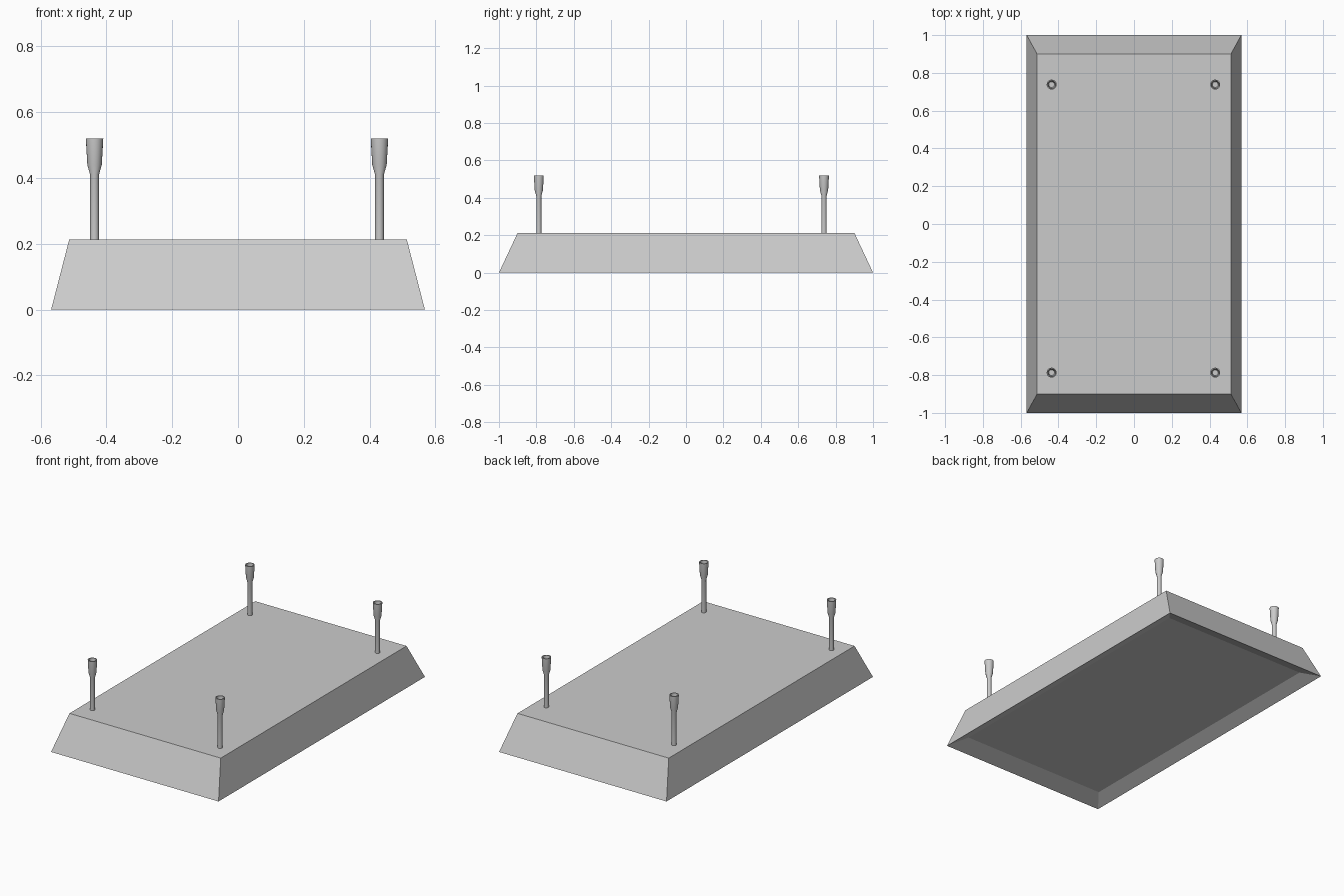
import bpy, bmesh, math

if "Cube" in bpy.data.objects:
    bpy.data.objects.remove(bpy.data.objects["Cube"])


def make_object(name, bm):
    bmesh.ops.recalc_face_normals(bm, faces=bm.faces)
    mesh = bpy.data.meshes.new(name)
    bm.to_mesh(mesh)
    bm.free()
    obj = bpy.data.objects.new(name, mesh)
    bpy.context.collection.objects.link(obj)
    return obj


def skin(bm, rings, closed_start, closed_end):
    loops = [[bm.verts.new(p) for p in ring] for ring in rings]
    n = len(loops[0])
    for a, b in zip(loops, loops[1:]):
        for i in range(n):
            j = (i + 1) % n
            bm.faces.new((a[i], a[j], b[j], b[i]))
    if closed_start:
        bm.faces.new(loops[0])
    if closed_end:
        bm.faces.new(loops[-1])


def rectangle(hx, hy, z):
    return [(-hx, -hy, z), (hx, -hy, z), (hx, hy, z), (-hx, hy, z)]


def circle(r, z, sides=20):
    return [(r * math.cos(math.tau * i / sides),
             r * math.sin(math.tau * i / sides), z) for i in range(sides)]


# Tapered base with a bevelled recess underneath
bm = bmesh.new()
skin(bm, [rectangle(0.513, 0.90, 0.213),
          rectangle(0.568, 1.0, 0.0),
          rectangle(0.49, 0.90, 0.04)], True, True)
make_object("base", bm)

# Four posts, each with a flared cup on top
post_profile = [(0.0135, 0.20), (0.0135, 0.41), (0.022, 0.44),
                (0.0265, 0.52), (0.021, 0.52), (0.015, 0.46)]
for x, side in ((-0.436, "left"), (0.43, "right")):
    for y, end in ((-0.787, "front"), (0.738, "back")):
        bm = bmesh.new()
        skin(bm, [circle(r, z) for r, z in post_profile], True, True)
        post = make_object(f"{end}_{side}_post", bm)
        post.location = (x, y, 0)
        bpy.ops.object.select_all(action='DESELECT')
        post.select_set(True)
        bpy.context.view_layer.objects.active = post
        bpy.ops.object.shade_smooth_by_angle(angle=math.radians(30))
